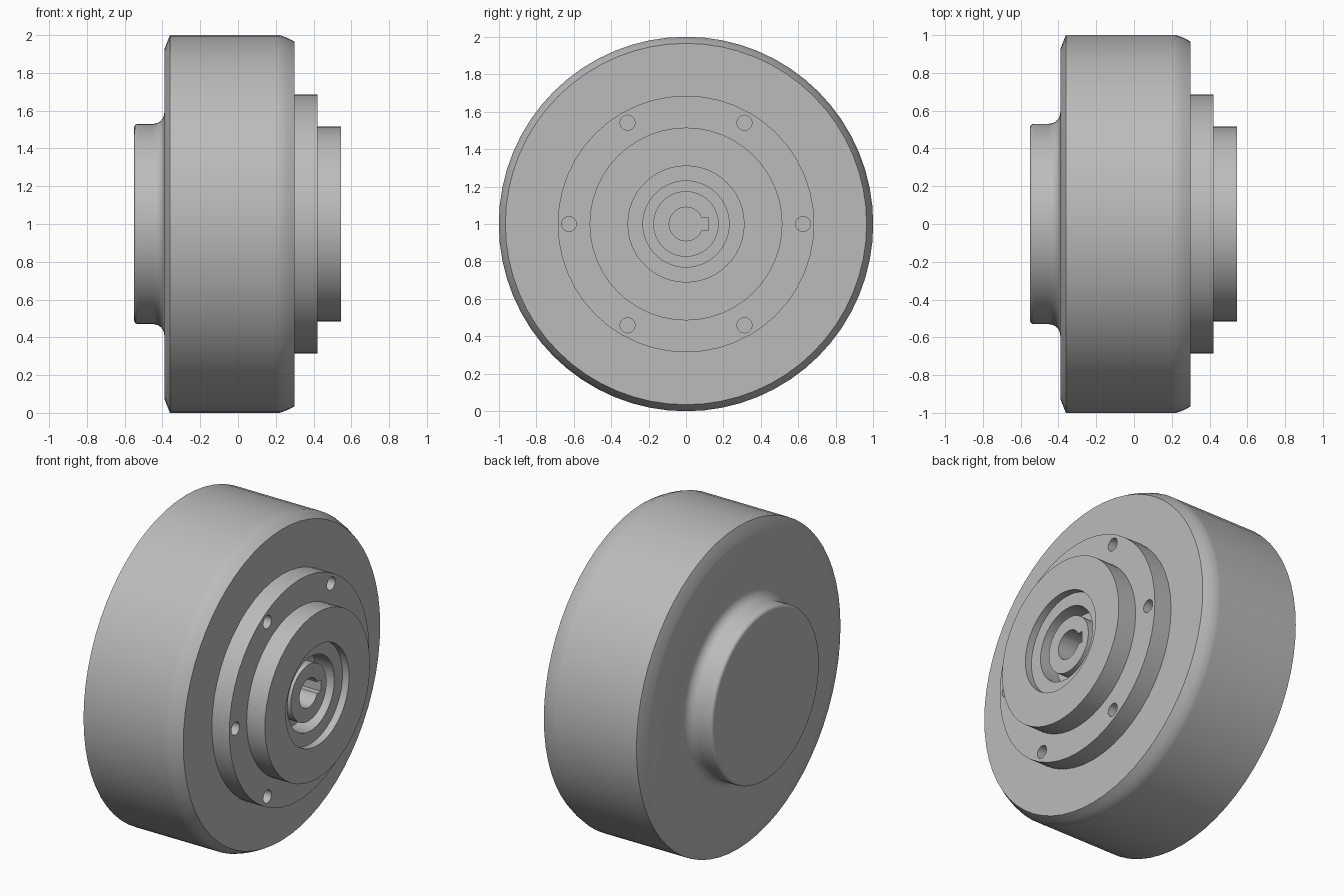
import bpy, bmesh
from math import radians, sin, cos, pi
from mathutils import Matrix, Vector

cube = bpy.data.objects.get("Cube")
if cube:
    bpy.data.objects.remove(cube, do_unlink=True)

GREY = (0.50, 0.50, 0.50, 1)
steel = bpy.data.materials.new("grey_metal")
steel.use_nodes = True
steel.diffuse_color = GREY
steel.node_tree.nodes["Principled BSDF"].inputs["Base Color"].default_value = GREY


def make_object(name, bm):
    bmesh.ops.recalc_face_normals(bm, faces=bm.faces)
    mesh = bpy.data.meshes.new(name)
    bm.to_mesh(mesh)
    bm.free()
    mesh.materials.append(steel)
    ob = bpy.data.objects.new(name, mesh)
    ob.location.z = 1
    bpy.context.collection.objects.link(ob)
    return ob


def lathe(name, profile, steps, closed=False):
    """Revolve (x, radius) points about the x axis."""
    bm = bmesh.new()
    verts = [bm.verts.new((x, 0, r)) for x, r in profile]
    edges = [bm.edges.new(pair) for pair in zip(verts, verts[1:])]
    if closed:
        edges.append(bm.edges.new((verts[-1], verts[0])))
    bmesh.ops.spin(bm, geom=verts + edges, cent=(0, 0, 0), axis=(1, 0, 0),
                   angle=2 * pi, steps=steps, use_merge=True)
    bmesh.ops.remove_doubles(bm, verts=bm.verts, dist=1e-5)
    return make_object(name, bm)


def arc(x, r, size, start, end, count=6):
    angles = [radians(start + (end - start) * i / count) for i in range(count + 1)]
    return [(x + size * cos(a), r + size * sin(a)) for a in angles]


def cutter(name, x0, x1, radius, y=0, z=0):
    ob = lathe(name, [(x0, 0), (x0, radius), (x1, radius), (x1, 0)], 32)
    ob.data.transform(Matrix.Translation((0, y, z)))
    return ob


def cut(ob, cutters):
    for c in cutters:
        mod = ob.modifiers.new("cut", "BOOLEAN")
        mod.operation = "DIFFERENCE"
        mod.solver = "EXACT"
        mod.object = c
    bpy.context.view_layer.update()
    graph = bpy.context.evaluated_depsgraph_get()
    mesh = bpy.data.meshes.new_from_object(ob.evaluated_get(graph))
    ob.modifiers.clear()
    ob.data = mesh


# Main drum with its rear cap, blended into the back face
drum = ([(-0.55, 0), (-0.55, 0.50)]
        + arc(-0.53, 0.51, 0.02, 180, 90, 4)
        + arc(-0.45, 0.59, 0.06, 270, 360)
        + [(-0.39, 0.61), (-0.39, 0.90), (-0.388, 0.93), (-0.36, 1.0),
           (0.20, 1.0), (0.22, 1.0), (0.26, 0.986), (0.30, 0.965), (0.30, 0)])
housing = lathe("housing", drum, 64)

# Bolted flange and front boss with a stepped bearing seat
flange = lathe("mounting_flange",
               [(0.30, 0.515), (0.30, 0.685), (0.42, 0.685), (0.42, 0.515)], 48, True)
boss = lathe("front_boss",
             [(0.30, 0), (0.30, 0.515), (0.545, 0.515), (0.545, 0.31), (0.50, 0.31),
              (0.50, 0.23), (0.38, 0.23), (0.38, 0)], 48)
hub = lathe("shaft_hub", [(0.38, 0), (0.38, 0.175), (0.485, 0.175), (0.485, 0)], 48)

# Keyed shaft bore
bore = cutter("bore_cutter", -0.1, 0.7, 0.09)
bm = bmesh.new()
bmesh.ops.create_cube(bm, size=1, matrix=Matrix.LocRotScale(
    Vector((0.3, 0.06, 0)), None, Vector((0.79, 0.12, 0.07))))
key = make_object("keyway_cutter", bm)
for part in (housing, boss, hub):
    cut(part, [bore, key])

# Six bolt holes
holes = [cutter("bolt_hole_cutter", 0.32, 0.6, 0.04,
                0.625 * cos(i * pi / 3), 0.625 * sin(i * pi / 3)) for i in range(6)]
cut(flange, holes)

for helper in [bore, key] + holes:
    bpy.data.objects.remove(helper, do_unlink=True)

# Smooth shading with crisp machined edges
for ob in (housing, flange, boss, hub):
    bpy.ops.object.select_all(action="DESELECT")
    ob.select_set(True)
    bpy.context.view_layer.objects.active = ob
    bpy.ops.object.shade_smooth_by_angle(angle=radians(30))
